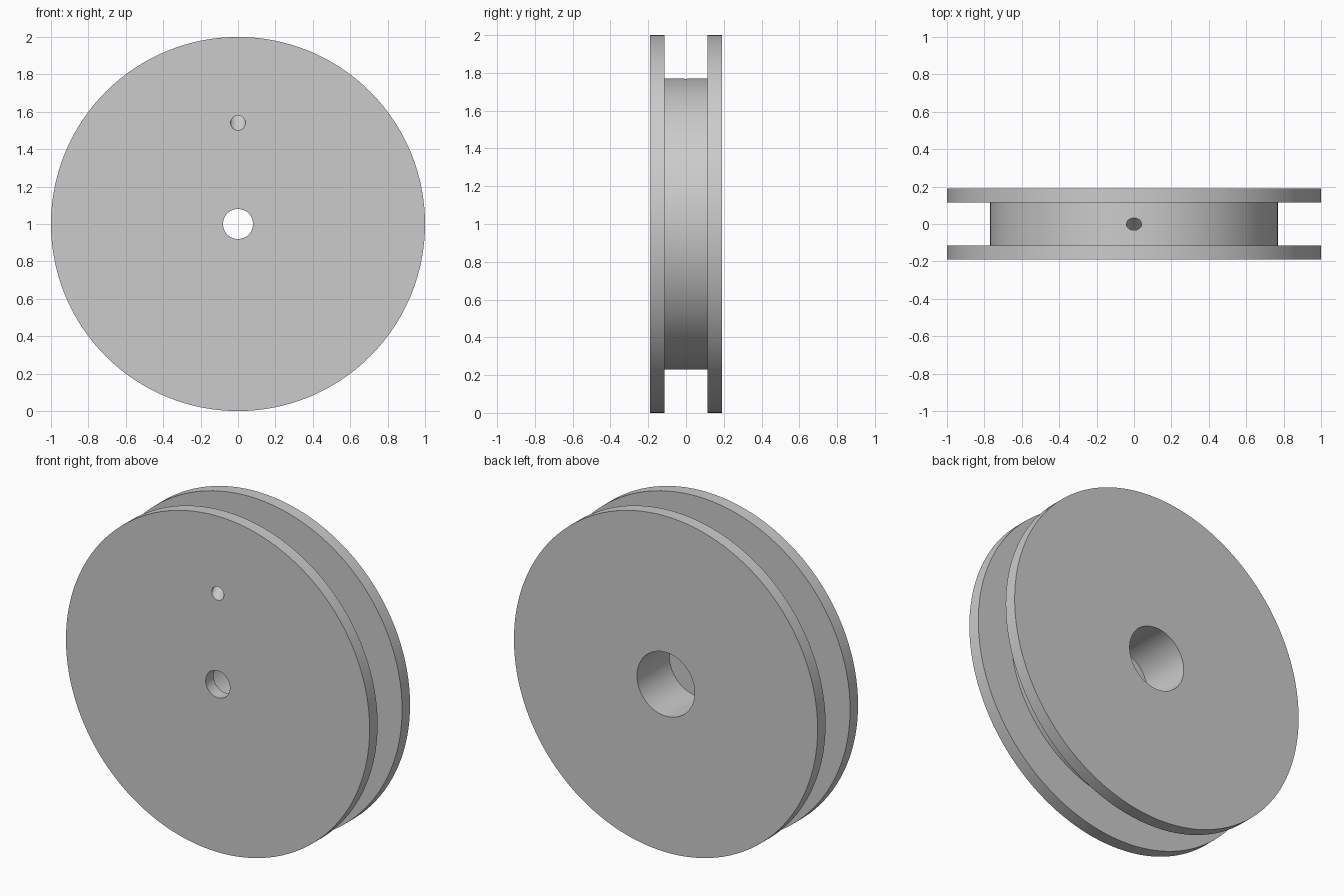
import bpy, bmesh
from math import radians, tau
from mathutils import Matrix, Vector

if "Cube" in bpy.data.objects:
    bpy.data.objects.remove(bpy.data.objects["Cube"], do_unlink=True)

SEGMENTS = 128
RIM, DRUM = 1.0, 0.77               # radii
BORE_FRONT, BORE_BACK = 0.08, 0.19
OUT, IN = 0.19, 0.115               # flange outer and inner faces
CENTRE = Vector((0, 0, 1))

grey = bpy.data.materials.new("plain grey")
grey.use_nodes = True
grey.diffuse_color = (0.6, 0.6, 0.6, 1)
grey.node_tree.nodes["Principled BSDF"].inputs["Base Color"].default_value = grey.diffuse_color


def make_object(name, bm):
    bmesh.ops.recalc_face_normals(bm, faces=bm.faces)
    mesh = bpy.data.meshes.new(name)
    bm.to_mesh(mesh)
    bm.free()
    mesh.materials.append(grey)
    obj = bpy.data.objects.new(name, mesh)
    bpy.context.collection.objects.link(obj)
    return obj


# Spool: closed (radius, y) profile with flanges, groove and stepped bore
profile = [(BORE_FRONT, -OUT), (RIM, -OUT), (RIM, -IN), (DRUM, -IN),
           (DRUM, IN), (RIM, IN), (RIM, OUT), (BORE_BACK, OUT),
           (BORE_BACK, -IN), (BORE_FRONT, -IN)]
bm = bmesh.new()
ring = [bm.verts.new((r, y, CENTRE.z)) for r, y in profile]
edges = [bm.edges.new((a, b)) for a, b in zip(ring, ring[1:] + ring[:1])]
bmesh.ops.spin(bm, geom=ring + edges, cent=CENTRE, axis=(0, 1, 0),
               angle=tau, steps=SEGMENTS, use_merge=True)
bmesh.ops.remove_doubles(bm, verts=bm.verts, dist=1e-5)
spool = make_object("spool", bm)

# Cord hole: slanted from the front face up to the bottom of the groove
start, end = Vector((0, -OUT, 1.54)), Vector((0, 0, CENTRE.z + DRUM))
slant, middle = (end - start) * 1.4, (start + end) / 2
shear = Matrix(((1, 0, slant.x, middle.x), (0, 0, slant.y, middle.y),
                (0, 1, slant.z, middle.z), (0, 0, 0, 1)))
bm = bmesh.new()
bmesh.ops.create_cone(bm, cap_ends=True, segments=32, radius1=0.04,
                      radius2=0.04, depth=1, matrix=shear)
cutter = make_object("cord_hole_cutter", bm)
cutter.hide_render = True

cut = spool.modifiers.new("cord hole", 'BOOLEAN')
cut.operation, cut.solver, cut.object = 'DIFFERENCE', 'EXACT', cutter
bpy.ops.object.select_all(action='DESELECT')
spool.select_set(True)
bpy.context.view_layer.objects.active = spool
bpy.ops.object.modifier_apply(modifier=cut.name)
bpy.data.objects.remove(cutter, do_unlink=True)

# Smooth round walls with crisp rims
bpy.ops.object.shade_smooth_by_angle(angle=radians(30))
